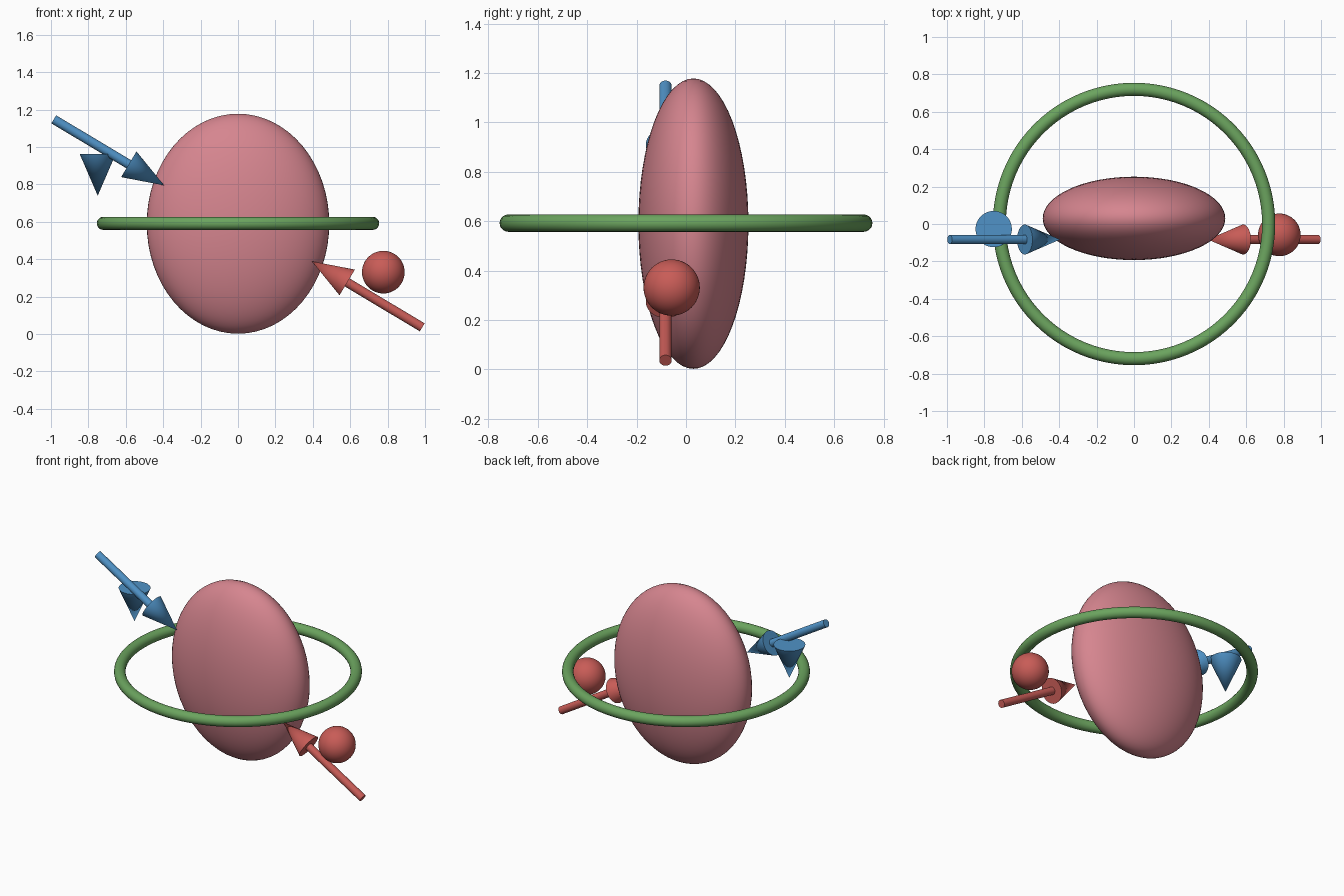
import bpy
import math
from mathutils import Vector

if "Cube" in bpy.data.objects:
    bpy.data.objects.remove(bpy.data.objects["Cube"], do_unlink=True)


def material(name, rgb):
    mat = bpy.data.materials.new(name)
    mat.use_nodes = True
    mat.diffuse_color = (*rgb, 1)
    mat.node_tree.nodes["Principled BSDF"].inputs["Base Color"].default_value = (*rgb, 1)
    return mat


pink = material("pink", (0.67, 0.235, 0.275))
green = material("green", (0.147, 0.37, 0.113))
blue = material("blue", (0.08, 0.29, 0.57))
red = material("red", (0.58, 0.107, 0.095))


def finish(name, mat):
    """Name, colour and smooth the object just added."""
    obj = bpy.context.object
    obj.name = name
    obj.data.materials.append(mat)
    bpy.ops.object.shade_smooth_by_angle(angle=math.radians(35))
    return obj


def taper(name, start, end, r_start, r_end, mat):
    """Round rod or cone running from start to end."""
    start, end = Vector(start), Vector(end)
    axis = end - start
    bpy.ops.mesh.primitive_cone_add(
        vertices=48, radius1=r_start, radius2=r_end, depth=axis.length,
        location=(start + end) / 2,
        rotation=axis.to_track_quat('Z', 'Y').to_euler())
    return finish(name, mat)


def arrow(name, tail, tip, mat):
    """Rod with a cone head ending at tip."""
    tail, tip = Vector(tail), Vector(tip)
    neck = tip - (tip - tail).normalized() * 0.22
    taper(name + "_shaft", tail, neck, 0.025, 0.025, mat)
    taper(name + "_head", neck, tip, 0.08, 0, mat)


MID = 0.59

# Flattened egg-shaped body
bpy.ops.mesh.primitive_uv_sphere_add(segments=64, ring_count=32, radius=1,
                                     location=(0, 0.03, MID))
body = finish("body", pink)
body.scale = (0.488, 0.223, 0.588)

# Level ring around the body
bpy.ops.mesh.primitive_torus_add(major_radius=0.72, minor_radius=0.035,
                                 major_segments=96, minor_segments=20,
                                 location=(0, 0, MID + 0.002))
finish("ring", green)

# Two arrows pointing at the body from opposite corners
for name, side, mat in (("upper_arrow", -1, blue), ("lower_arrow", 1, red)):
    arrow(name, (side * 0.985, -0.083, MID + 0.002 - side * 0.556),
          (side * 0.395, -0.083, MID + 0.002 - side * 0.203), mat)

# Downward cone and ball beside the arrows
taper("marker_cone", (-0.75, -0.027, 0.964), (-0.75, -0.027, 0.74), 0.097, 0, blue)
bpy.ops.mesh.primitive_uv_sphere_add(segments=48, ring_count=24, radius=0.114,
                                     location=(0.777, -0.058, 0.331))
finish("marker_ball", red)
